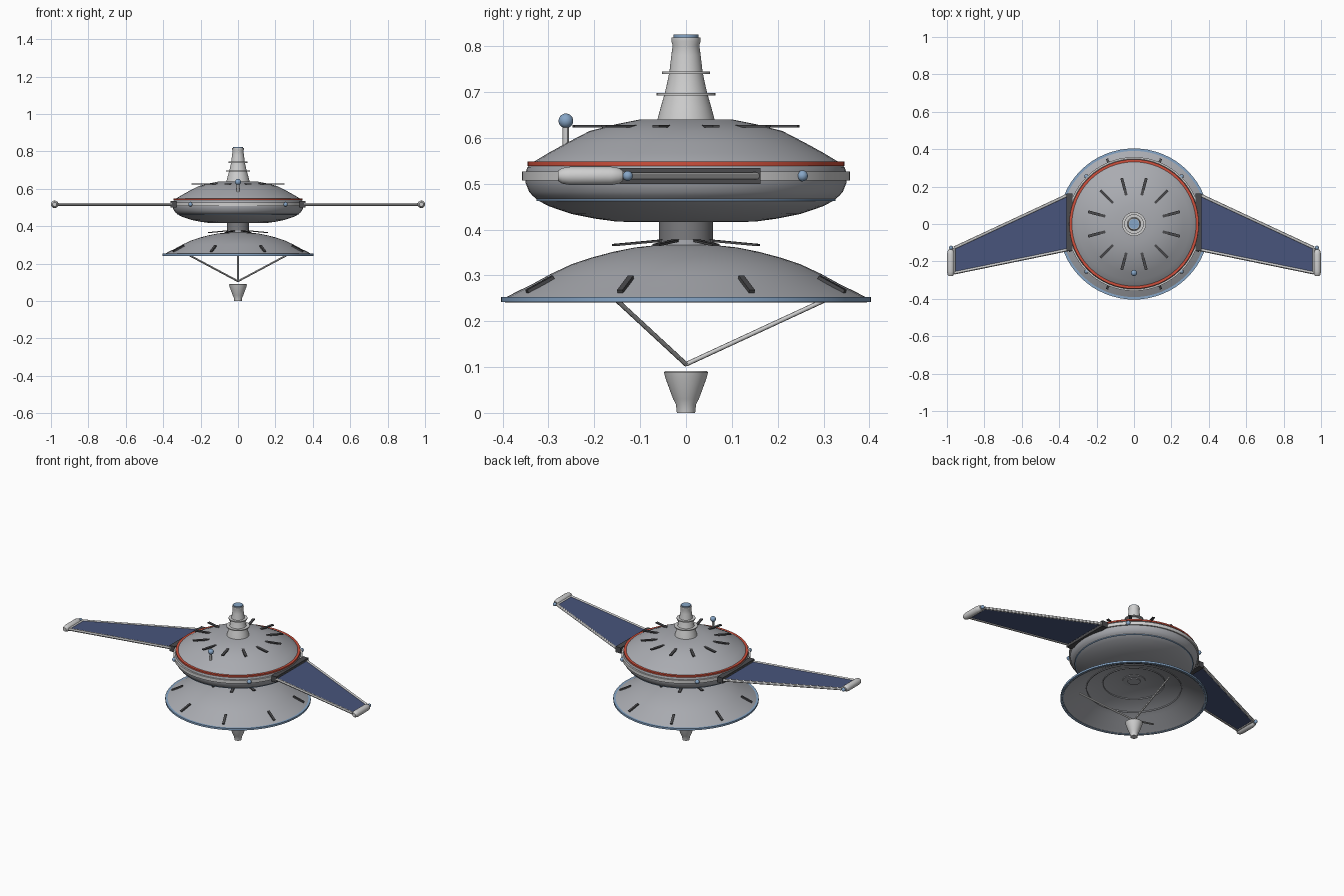
import bpy, bmesh, math
from mathutils import Vector, Matrix

if "Cube" in bpy.data.objects:
    bpy.data.objects.remove(bpy.data.objects["Cube"])


def material(name, rgb):
    m = bpy.data.materials.new(name)
    m.diffuse_color = (*rgb, 1)
    m.use_nodes = True
    m.node_tree.nodes["Principled BSDF"].inputs["Base Color"].default_value = m.diffuse_color
    return m


HULL = material("hull grey", (0.40, 0.41, 0.44))
LIGHT = material("light grey", (0.62, 0.62, 0.62))
DARK = material("dark grey", (0.07, 0.07, 0.075))
NECK = material("neck grey", (0.20, 0.20, 0.21))
RED = material("red", (0.62, 0.08, 0.045))
BLUE = material("pale blue", (0.24, 0.38, 0.57))
PANEL = material("panel navy", (0.065, 0.09, 0.20))


def finish(name, bm, mat, smooth=True):
    bmesh.ops.recalc_face_normals(bm, faces=bm.faces)
    me = bpy.data.meshes.new(name)
    bm.to_mesh(me)
    bm.free()
    me.materials.append(mat)
    ob = bpy.data.objects.new(name, me)
    bpy.context.collection.objects.link(ob)
    if smooth:
        bpy.context.view_layer.objects.active = ob
        ob.select_set(True)
        bpy.ops.object.shade_smooth_by_angle(angle=math.radians(30))
        ob.select_set(False)
    return ob


def lathe(name, profile, mat, seg=64, closed=False, axis=None):
    """Spin (radius, height) points around z."""
    bm = bmesh.new()
    pts = profile + profile[:1] if closed else profile
    vs = [bm.verts.new((r, 0, z)) for r, z in pts]
    es = [bm.edges.new(p) for p in zip(vs, vs[1:])]
    bmesh.ops.spin(bm, geom=vs + es, axis=(0, 0, 1), cent=(0, 0, 0),
                   angle=math.tau, steps=seg, use_duplicate=False)
    bmesh.ops.remove_doubles(bm, verts=bm.verts, dist=1e-5)
    if axis:
        bm.transform(axis)
    return finish(name, bm, mat)


def disc(name, r, z0, z1, mat, inner=0):
    if inner:
        return lathe(name, [(inner, z0), (r, z0), (r, z1), (inner, z1)], mat, closed=True)
    return lathe(name, [(0, z0), (r, z0), (r, z1), (0, z1)], mat)


def ball(name, loc, r, mat):
    bm = bmesh.new()
    bmesh.ops.create_uvsphere(bm, u_segments=20, v_segments=12, radius=r,
                              matrix=Matrix.Translation(loc))
    return finish(name, bm, mat)


def rod(name, a, b, r, mat):
    a, b = Vector(a), Vector(b)
    d = b - a
    bm = bmesh.new()
    bmesh.ops.create_cone(bm, cap_ends=True, segments=12, radius1=r, radius2=r, depth=d.length,
                          matrix=Matrix.Translation((a + b) / 2) @ d.to_track_quat('Z', 'Y').to_matrix().to_4x4())
    return finish(name, bm, mat)


def prism(name, outline, z0, z1, mat):
    bm = bmesh.new()
    f = bm.faces.new([bm.verts.new((x, y, z0)) for x, y in outline])
    top = bmesh.ops.extrude_face_region(bm, geom=[f])["geom"]
    bmesh.ops.translate(bm, vec=(0, 0, z1 - z0),
                        verts=[v for v in top if isinstance(v, bmesh.types.BMVert)])
    return finish(name, bm, mat, False)


def radial_blades(name, count, r0, z0, r1, z1, width, thick, mat):
    """Ring of thin bars running outward from (r0, z0) to (r1, z1)."""
    bm = bmesh.new()
    tilt = math.atan2(z0 - z1, r1 - r0)
    for i in range(count):
        ang = math.tau * (i + 0.5) / count
        m = (Matrix.Rotation(ang, 4, 'Z') @ Matrix.Translation(((r0 + r1) / 2, 0, (z0 + z1) / 2))
             @ Matrix.Rotation(tilt, 4, 'Y')
             @ Matrix.Diagonal((math.hypot(r1 - r0, z1 - z0), width, thick, 1)))
        bmesh.ops.create_cube(bm, size=1, matrix=m)
    return finish(name, bm, mat, False)


# Tower with collars and cap
lathe("tower", [(0, .63), (.064, .63), (.061, .645), (.055, .667), (.047, .695), (.041, .72),
                (.036, .745), (.032, .78), (.029, .802), (.032, .811), (.031, .819), (0, .819)], LIGHT)
disc("lower_collar", .064, .692, .698, LIGHT)
disc("upper_collar", .052, .739, .745, LIGHT)
disc("tower_cap", .027, .817, .825, BLUE)

# Saucer hull and its bands
lathe("saucer", [(0, .641), (.10, .640), (.155, .629), (.21, .615), (.26, .589), (.30, .567),
                 (.335, .546), (.346, .536), (.351, .52), (.35, .502), (.342, .482), (.335, .474),
                 (.322, .463), (.30, .451), (.25, .434), (.20, .424), (.15, .417), (0, .416)], HULL)
disc("red_band", .346, .539, .548, RED, .31)
disc("rim_band", .358, .507, .527, LIGHT, .33)
disc("blue_band", .326, .462, .471, BLUE, .30)
radial_blades("saucer_blades", 12, .12, .625, .254, .625, .015, .006, DARK)

# Rim lights
for i in range(4):
    a = math.radians(45 + 90 * i)
    ball("rim_light", (.359 * math.cos(a), .359 * math.sin(a), .517), .012, BLUE)

# Antenna
rod("antenna_stem", (0, -.262, .57), (0, -.262, .63), .007, LIGHT)
ball("antenna_ball", (0, -.262, .637), .016, BLUE)

# Neck between saucer and dish
disc("neck", .059, .36, .425, NECK)
disc("neck_base", .062, .355, .377, HULL)
radial_blades("neck_blades", 8, .055, .376, .171, .366, .016, .005, DARK)

# Thin dish shell with blue lip
dome = [(0, .368), (.063, .366), (.11, .361), (.16, .351), (.205, .339), (.25, .324),
        (.295, .303), (.335, .281), (.37, .264), (.40, .248)]
lathe("dish", dome + [(r * .985, z - .007) for r, z in reversed(dome)], HULL)
disc("dish_lip", .404, .242, .253, BLUE, .388)
radial_blades("dish_slots", 8, .313, .293, .374, .262, .013, .014, DARK)
for r, z in ((.265, .309), (.175, .340)):
    disc("dish_inner_ring", r, z - .004, z + .004, HULL, r - .006)
disc("dish_hub", .035, .350, .365, HULL)

# Tripod and feed horn
for deg in (90, 210, 330):
    a = math.radians(deg)
    rod("tripod_strut", (.305 * math.cos(a), .305 * math.sin(a), .247), (0, 0, .106), .005, LIGHT)
lathe("feed_horn", [(0, 0), (.020, 0), (.022, .019), (.028, .03), (.045, .076),
                    (.048, .088), (.046, .091), (0, .091)], LIGHT)

# Wings: hinge block, panel, frame bars and tip pod on each side
for s in (1, -1):
    def mx(pts):
        return [(s * x, y) for x, y in pts]
    prism("wing_hinge", mx([(.328, -.145), (.362, -.145), (.362, .163), (.328, .163)]), .499, .534, DARK)
    corners = mx([(.355, .155), (.962, -.128), (.962, -.262), (.355, -.138)])
    prism("wing_panel", corners, .514, .520, PANEL)
    for (ax, ay), (bx, by) in zip(corners, corners[1:] + corners[:1]):
        rod("wing_frame", (ax, ay, .517), (bx, by, .517), .008, LIGHT)
    pod = [(0, -.071), (.011, -.071), (.017, -.062), (.020, -.045),
           (.020, .045), (.017, .062), (.011, .071), (0, .071)]
    lathe("tip_pod", pod, LIGHT, 24,
          axis=Matrix.Translation((s * .98, -.208, .517)) @ Matrix.Rotation(math.pi / 2, 4, 'X'))
    ball("tip_light", (s * .978, -.127, .517), .011, BLUE)
